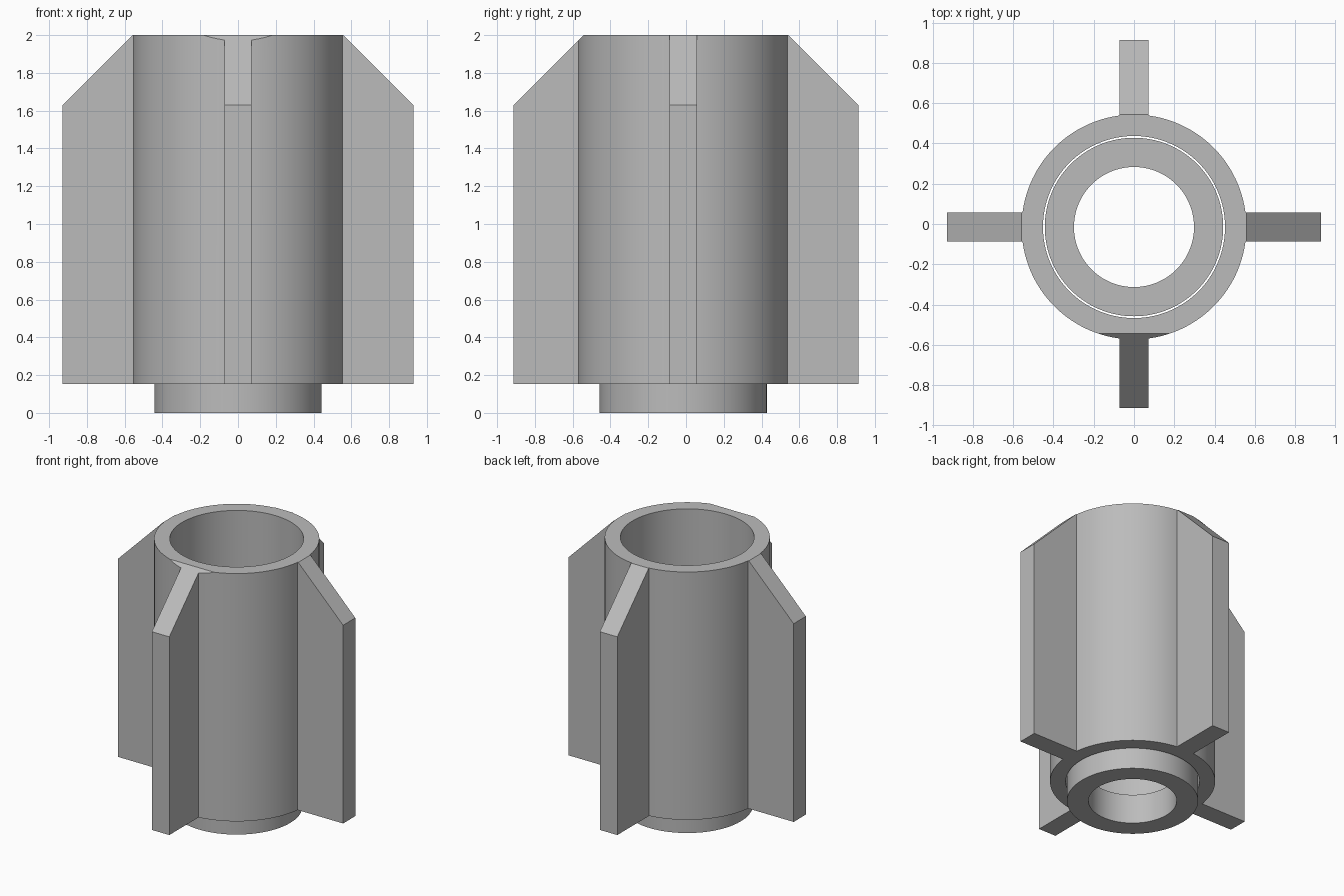
import bpy, bmesh, math
from mathutils import Vector

if "Cube" in bpy.data.objects:
    bpy.data.objects.remove(bpy.data.objects["Cube"])

CY = -0.015          # tube axis in y
R_OUT, R_BORE = 0.558, 0.452
Z_BASE, Z_TOP = 0.152, 2.0
Z_FIN = 1.63         # height where the fin chamfer meets the outer edge
FIN_HALF = 0.072
SEG = 128

grey = bpy.data.materials.new("plain grey")
grey.diffuse_color = (0.5, 0.5, 0.5, 1)
grey.use_nodes = True
grey.node_tree.nodes["Principled BSDF"].inputs["Base Color"].default_value = grey.diffuse_color


def make_object(name, bm):
    bmesh.ops.recalc_face_normals(bm, faces=bm.faces)
    mesh = bpy.data.meshes.new(name)
    bm.to_mesh(mesh)
    bm.free()
    mesh.materials.append(grey)
    obj = bpy.data.objects.new(name, mesh)
    bpy.context.collection.objects.link(obj)
    return obj


def ring(name, r_in, r_out, z0, z1):
    """Hollow cylinder around the tube axis."""
    bm = bmesh.new()
    loops = []
    for r, z in ((r_in, z0), (r_out, z0), (r_out, z1), (r_in, z1)):
        loops.append([bm.verts.new((r * math.cos(a), CY + r * math.sin(a), z))
                      for a in (2 * math.pi * i / SEG for i in range(SEG))])
    for k in range(4):
        a, b = loops[k], loops[(k + 1) % 4]
        for i in range(SEG):
            j = (i + 1) % SEG
            bm.faces.new((a[i], a[j], b[j], b[i]))
    return make_object(name, bm)


def fin(name, direction, origin, start, end):
    """Upright plate with a sloped top, rooted inside the tube wall."""
    d = Vector(direction)
    side = Vector((-d.y, d.x, 0)) * FIN_HALF
    profile = [(0.50, Z_BASE), (end, Z_BASE), (end, Z_FIN), (start, Z_TOP), (0.50, Z_TOP)]
    bm = bmesh.new()
    left, right = [[bm.verts.new(Vector(origin) + d * u + side * s + Vector((0, 0, z)))
                    for u, z in profile] for s in (-1, 1)]
    bm.faces.new(left)
    bm.faces.new(right)
    for i in range(5):
        j = (i + 1) % 5
        bm.faces.new((left[i], left[j], right[j], right[i]))
    return make_object(name, bm)


def smooth(obj):
    bpy.ops.object.select_all(action='DESELECT')
    obj.select_set(True)
    bpy.context.view_layer.objects.active = obj
    bpy.ops.object.shade_smooth_by_angle(angle=math.radians(30))


# Outer tube; the slope of the front fin also shaves its front rim
tube = ring("tube", R_BORE, R_OUT, Z_BASE, Z_TOP)
bm = bmesh.new()
bm.from_mesh(tube.data)
cut = bmesh.ops.bisect_plane(
    bm, geom=bm.verts[:] + bm.edges[:] + bm.faces[:], dist=1e-6,
    plane_co=(0, -0.5425, Z_TOP), plane_no=(0, -(Z_TOP - Z_FIN), 0.37), clear_outer=True)
bmesh.ops.holes_fill(bm, edges=[e for e in bm.edges if e.is_boundary], sides=0)
bmesh.ops.recalc_face_normals(bm, faces=bm.faces)
bm.to_mesh(tube.data)
bm.free()

# Four fins joined to the tube
fins = [
    fin("right_fin", (1, 0, 0), (0, CY, 0), R_OUT, 0.928),
    fin("left_fin", (-1, 0, 0), (0, CY, 0), R_OUT, 0.928),
    fin("back_fin", (0, 1, 0), (0, 0, 0), 0.5425, 0.9125),
    fin("front_fin", (0, -1, 0), (0, 0, 0), 0.5425, 0.9125),
]
for f in fins:
    mod = tube.modifiers.new("join " + f.name, 'BOOLEAN')
    mod.operation = 'UNION'
    mod.solver = 'EXACT'
    mod.object = f
    bpy.context.view_layer.objects.active = tube
    bpy.ops.object.modifier_apply(modifier=mod.name)
    bpy.data.objects.remove(f)
smooth(tube)

# Loose collar set into the lower end of the bore
smooth(ring("lower_collar", 0.298, 0.443, 0.0, 0.22))
